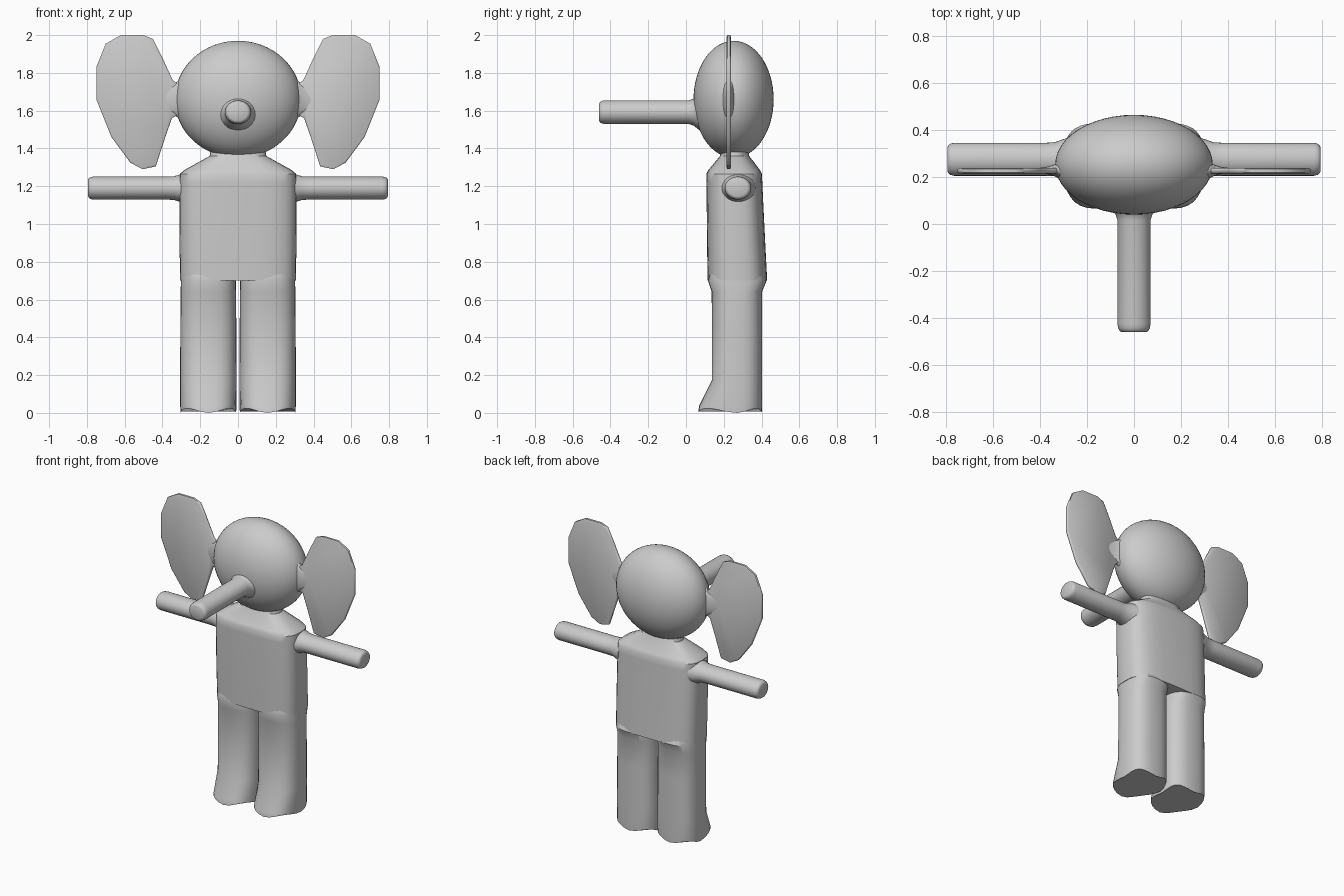
import bpy, bmesh, math

if "Cube" in bpy.data.objects:
    bpy.data.objects.remove(bpy.data.objects["Cube"])

grey = bpy.data.materials.new("plain grey")
grey.diffuse_color = (0.6, 0.6, 0.6, 1)
grey.use_nodes = True
grey.node_tree.nodes["Principled BSDF"].inputs["Base Color"].default_value = grey.diffuse_color


def finish(name, bm, mirror=False, angle=40):
    bmesh.ops.recalc_face_normals(bm, faces=bm.faces)
    me = bpy.data.meshes.new(name)
    bm.to_mesh(me)
    bm.free()
    me.materials.append(grey)
    ob = bpy.data.objects.new(name, me)
    bpy.context.collection.objects.link(ob)
    bpy.ops.object.select_all(action='DESELECT')
    ob.select_set(True)
    bpy.context.view_layer.objects.active = ob
    bpy.ops.object.shade_smooth_by_angle(angle=math.radians(angle))
    if mirror:
        ob.modifiers.new("Mirror", 'MIRROR').use_mirror_merge = False
    return ob


def loft(name, rings, mirror=False, angle=40):
    """Skin a list of equal-length point rings and cap both ends."""
    bm = bmesh.new()
    vs = [[bm.verts.new(p) for p in r] for r in rings]
    n = len(vs[0])
    for a, b in zip(vs, vs[1:]):
        for i in range(n):
            j = (i + 1) % n
            bm.faces.new((a[i], a[j], b[j], b[i]))
    bm.faces.new(vs[0])
    bm.faces.new(vs[-1])
    return finish(name, bm, mirror, angle)


def oval(rx, ry, power=2.0, n=32):
    """Superellipse outline: power 2 is an ellipse, higher is boxier."""
    pts = []
    for i in range(n):
        t = 2 * math.pi * i / n
        c, s = math.cos(t), math.sin(t)
        pts.append((rx * math.copysign(abs(c) ** (2 / power), c),
                    ry * math.copysign(abs(s) ** (2 / power), s)))
    return pts


# Head
bm = bmesh.new()
bmesh.ops.create_uvsphere(bm, u_segments=48, v_segments=32, radius=1)
for v in bm.verts:
    v.co = (v.co.x * 0.335, 0.252 + v.co.y * 0.212, 1.66 + v.co.z * 0.31)
finish("head", bm)

# Trunk: (y, scale), rounded tip and flared root
trunk = [(-0.46, 0.72), (-0.455, 0.86), (-0.443, 0.96), (-0.425, 1.0),
         (0.015, 1.0), (0.04, 1.12), (0.07, 1.5), (0.12, 1.5)]
loft("trunk", [[(a, y, 1.592 + b) for a, b in oval(0.07 * s, 0.063 * s)]
               for y, s in trunk])

# Arms: (x, scale), rounded hand and flared shoulder
arm = [(0.27, 1.35), (0.305, 1.2), (0.34, 1.02), (0.38, 1.0), (0.765, 1.0),
       (0.78, 0.95), (0.789, 0.86), (0.793, 0.72)]
loft("arm", [[(x, 0.275 + a, 1.19 + b) for a, b in oval(0.07 * s, 0.061 * s)]
             for x, s in arm], mirror=True)

# Torso with sloping shoulders and neck: (z, half width, front y, back y, power)
torso = [(0.70, 0.306, 0.115, 0.43, 3.2), (0.85, 0.309, 0.112, 0.422, 3.2),
         (1.05, 0.31, 0.11, 0.412, 3.2), (1.22, 0.31, 0.108, 0.404, 3.2),
         (1.265, 0.308, 0.108, 0.402, 3.2), (1.285, 0.285, 0.118, 0.392, 3.0),
         (1.36, 0.15, 0.18, 0.335, 2.3), (1.42, 0.14, 0.19, 0.325, 2.2)]
loft("torso", [[(a, (f + k) / 2 + b, z) for a, b in oval(w, (k - f) / 2, p)]
               for z, w, f, k, p in torso])

# Legs with forward-flared feet: (z, half width, front y, back y)
leg = [(0.01, 0.147, 0.065, 0.402), (0.035, 0.149, 0.069, 0.403),
       (0.17, 0.15, 0.137, 0.403), (0.45, 0.148, 0.137, 0.403),
       (0.64, 0.147, 0.136, 0.403), (0.70, 0.145, 0.116, 0.428),
       (0.74, 0.14, 0.13, 0.41)]


def leg_ring(i, z, w, f, k):
    pts = []
    for a, b in oval(w, 1, 2.6):
        y = 0.27 + b * ((k - 0.27) if b > 0 else (0.27 - f))
        # the edge of the sole is slightly wavy
        dz = 0.012 * math.cos(4 * math.atan2(b, a / w)) if i == 0 else 0
        pts.append((0.157 + a, y, z + 0.002 - dz))
    return pts


loft("leg", [leg_ring(i, *r) for i, r in enumerate(leg)], mirror=True)

# Ears: thin plates with softened rims
outline = [(0.315, 1.58), (0.315, 1.74), (0.345, 1.76), (0.40, 1.88),
           (0.45, 1.98), (0.50, 2.0), (0.62, 2.0), (0.70, 1.955),
           (0.75, 1.83), (0.75, 1.66), (0.67, 1.46), (0.57, 1.325),
           (0.505, 1.29), (0.435, 1.305), (0.385, 1.46), (0.35, 1.56)]
rim = [(0.215, 0.97), (0.219, 1.0), (0.234, 1.0), (0.238, 0.97)]
loft("ear", [[(0.54 + (x - 0.54) * s, y, 1.66 + (z - 1.66) * s)
              for x, z in outline] for y, s in rim], mirror=True, angle=60)

# Ear roots blending into the head
root = [(0.30, 0.045, 0.11), (0.335, 0.026, 0.085), (0.37, 0.015, 0.07),
        (0.42, 0.008, 0.05)]
loft("ear_root", [[(x, 0.228 + a, 1.66 + b) for a, b in oval(ry, rz, n=20)]
                  for x, ry, rz in root], mirror=True)
